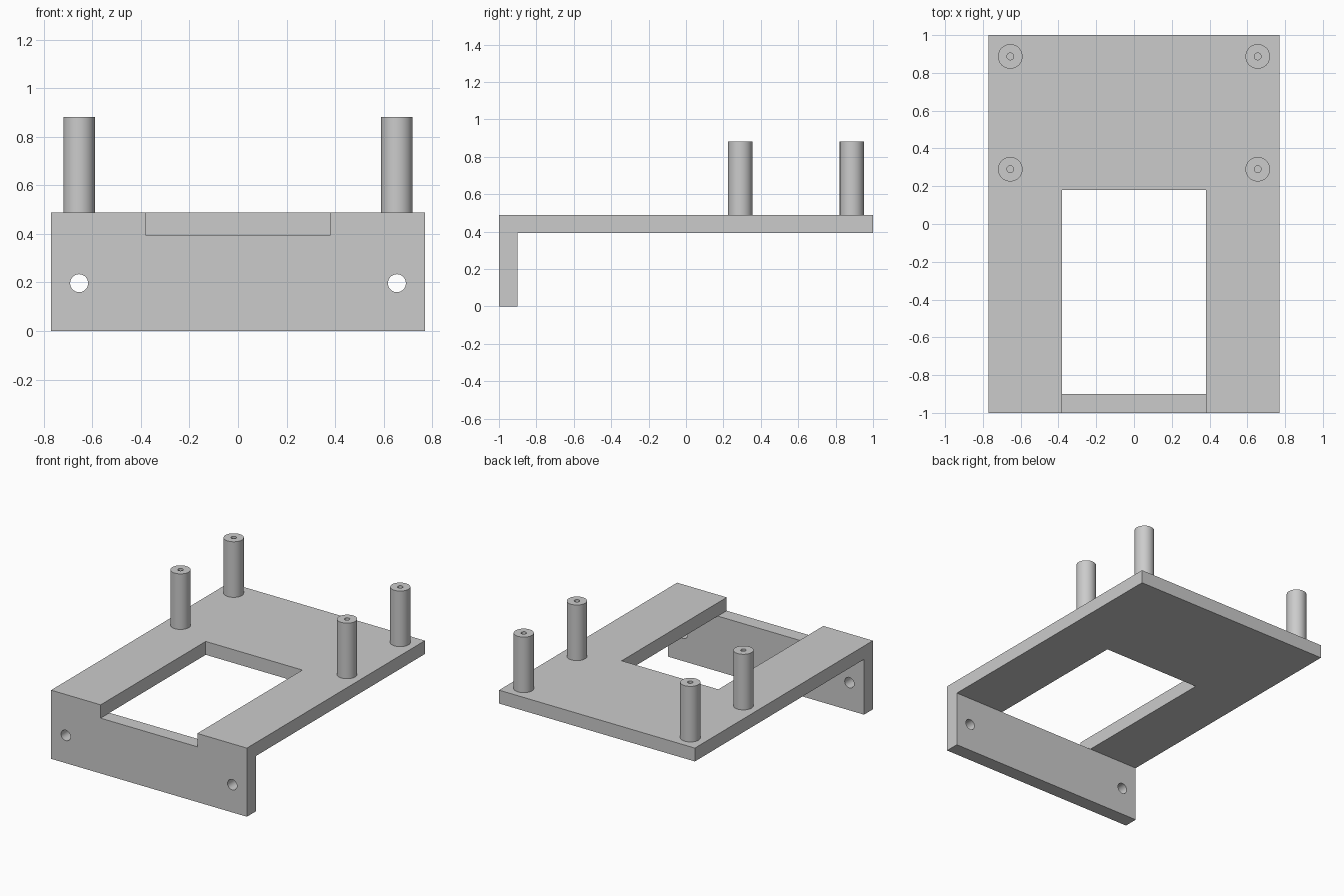
import bpy, bmesh, math
from mathutils import Vector, Matrix

if "Cube" in bpy.data.objects:
    bpy.data.objects.remove(bpy.data.objects["Cube"], do_unlink=True)

grey = bpy.data.materials.new("plain_grey")
grey.use_nodes = True
colour = (0.6, 0.6, 0.6, 1)
grey.diffuse_color = colour
grey.node_tree.nodes["Principled BSDF"].inputs["Base Color"].default_value = colour

W = 0.77           # half width
SLOT = 0.38        # half width of the opening
LOW, TOP = 0.393, 0.488
POST_X = 0.655


def finish(bm, name):
    bmesh.ops.recalc_face_normals(bm, faces=bm.faces)
    mesh = bpy.data.meshes.new(name)
    bm.to_mesh(mesh)
    bm.free()
    mesh.materials.append(grey)
    obj = bpy.data.objects.new(name, mesh)
    bpy.context.collection.objects.link(obj)
    return obj


def prism(name, outline, push):
    """Extrude a closed outline along a vector."""
    bm = bmesh.new()
    face = bm.faces.new([bm.verts.new(p) for p in outline])
    out = bmesh.ops.extrude_face_region(bm, geom=[face])
    verts = [v for v in out["geom"] if isinstance(v, bmesh.types.BMVert)]
    bmesh.ops.translate(bm, verts=verts, vec=Vector(push))
    return finish(bm, name)


def cylinder(name, centre, radius, depth, axis="Z", sides=48):
    bm = bmesh.new()
    turn = Matrix.Rotation(math.pi / 2, 4, "X") if axis == "Y" else Matrix()
    bmesh.ops.create_cone(bm, cap_ends=True, segments=sides, radius1=radius,
                          radius2=radius, depth=depth,
                          matrix=Matrix.Translation(centre) @ turn)
    return finish(bm, name)


def combine(obj, other, operation):
    mod = obj.modifiers.new(operation.lower(), "BOOLEAN")
    mod.operation, mod.solver, mod.object = operation, "EXACT", other
    bpy.context.view_layer.objects.active = obj
    bpy.ops.object.modifier_apply(modifier=mod.name)
    bpy.data.objects.remove(other, do_unlink=True)


def smooth(obj):
    bpy.ops.object.select_all(action="DESELECT")
    obj.select_set(True)
    bpy.context.view_layer.objects.active = obj
    bpy.ops.object.shade_smooth_by_angle(angle=math.radians(30))


# L-shaped side profile swept across the full width
side = [(-1, 0), (-0.9, 0), (-0.9, LOW), (1, LOW), (1, TOP), (-1, TOP)]
bracket = prism("bracket", [(-W, y, z) for y, z in side], (2 * W, 0, 0))

# Opening cut through the top plate, open at the front edge
slot = [(-SLOT, -1.1), (SLOT, -1.1), (SLOT, 0.18), (-SLOT, 0.18)]
combine(bracket, prism("slot_cutter", [(x, y, LOW) for x, y in slot], (0, 0, 0.3)),
        "DIFFERENCE")

# Screw holes through the front wall
for s in (-1, 1):
    combine(bracket, cylinder("hole_cutter", (s * POST_X, -0.95, 0.197), 0.037, 0.3, "Y"),
            "DIFFERENCE")
smooth(bracket)

# Four standoff posts with blind screw holes
for side_name, s in (("right", -1), ("left", 1)):
    for end_name, y in (("front", 0.29), ("back", 0.887)):
        post = cylinder(f"{end_name}_{side_name}_post",
                        (s * POST_X, y, (TOP + 0.883) / 2), 0.065, 0.883 - TOP)
        combine(post, cylinder("bore_cutter", (s * POST_X, y, 0.883), 0.018, 0.7, sides=24),
                "DIFFERENCE")
        smooth(post)
